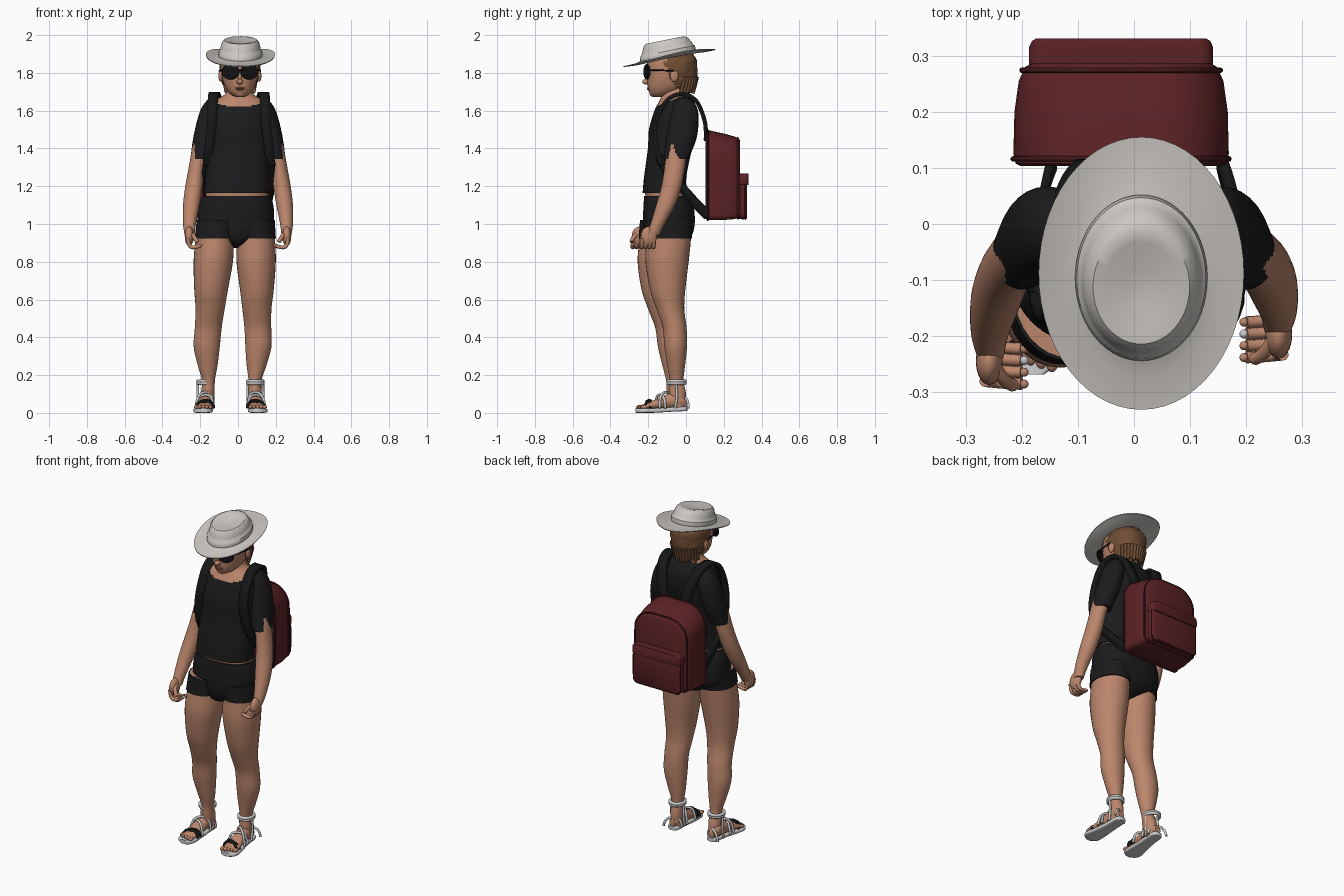
import bpy, bmesh, math, random
from mathutils import Vector, Matrix

random.seed(4)
cube = bpy.data.objects.get("Cube")
if cube:
    bpy.data.objects.remove(cube, do_unlink=True)
made = []


def material(name, r, g, b):
    m = bpy.data.materials.new(name)
    m.use_nodes = True
    m.diffuse_color = (r, g, b, 1)
    node = m.node_tree.nodes["Principled BSDF"]
    node.inputs["Base Color"].default_value = (r, g, b, 1)
    node.inputs["Roughness"].default_value = 0.8
    return m


SKIN = material("skin", .5, .24, .15)
CLOTH = material("black cloth", .011, .011, .012)
WEB = material("black webbing", .008, .009, .009)
FELT = material("pale felt", .6, .575, .54)
RED = material("burgundy canvas", .105, .016, .018)
PIPE = material("dark burgundy piping", .05, .008, .01)
HAIR = material("brown hair", .16, .075, .035)
WHITE = material("sandal white", .6, .6, .6)
LENS = material("dark lens", .006, .006, .007)
LIP = material("lip", .36, .13, .095)


def finish(name, bm, *mats):
    bmesh.ops.recalc_face_normals(bm, faces=bm.faces)
    me = bpy.data.meshes.new(name)
    bm.to_mesh(me)
    bm.free()
    for m in mats:
        me.materials.append(m)
    ob = bpy.data.objects.new(name, me)
    bpy.context.collection.objects.link(ob)
    made.append(ob)
    return ob


def smooth_rows(rows, k):
    out = []
    for i in range(len(rows) - 1):
        p = [Vector(rows[max(0, min(len(rows) - 1, i + j))]) for j in (-1, 0, 1, 2)]
        for s in range(k):
            t = s / k
            out.append(p[1] + .5 * t * (p[2] - p[0] + t * (2 * p[0] - 5 * p[1] + 4 * p[2] - p[3]
                       + t * (3 * (p[1] - p[2]) + p[3] - p[0]))))
    return out + [Vector(rows[-1])]


def bridge(bm, rings, caps=True):
    vs = [[bm.verts.new(p) for p in ring] for ring in rings]
    n = len(vs[0])
    for a, b in zip(vs, vs[1:]):
        for i in range(n):
            bm.faces.new((a[i], a[(i + 1) % n], b[(i + 1) % n], b[i]))
    if caps:
        bm.faces.new(vs[0])
        bm.faces.new(vs[-1])


def loft(name, rows, *mats, axis="z", power=2.0, n=32, k=4, rule=None, drop=None):
    """Rows are (height, centre a, centre b, radius a, radius b)."""
    rings = []
    for t, ca, cb, ra, rb in smooth_rows(rows, k):
        ring = []
        for i in range(n):
            c, s = math.cos(math.tau * i / n), math.sin(math.tau * i / n)
            a = ca + ra * math.copysign(abs(c) ** (2 / power), c)
            b = cb + rb * math.copysign(abs(s) ** (2 / power), s)
            ring.append((a, b, t) if axis == "z" else (a, t, b))
        rings.append(ring)
    bm = bmesh.new()
    bridge(bm, rings)
    if rule:
        for f in bm.faces:
            f.material_index = rule(f.calc_center_median())
    if drop:
        gone = [f for f in bm.faces if drop(f.calc_center_median())]
        bmesh.ops.delete(bm, geom=gone, context="FACES")
    return finish(name, bm, *mats)


def ball(name, loc, size, mat):
    bm = bmesh.new()
    bmesh.ops.create_uvsphere(bm, u_segments=20, v_segments=12, radius=1,
                              matrix=Matrix.Translation(loc) @ Matrix.Diagonal((*size, 1)))
    return finish(name, bm, mat)


def tube(name, points, radius, mat, cyclic=False):
    cu = bpy.data.curves.new(name, "CURVE")
    cu.dimensions, cu.bevel_depth, cu.bevel_resolution = "3D", radius, 3
    cu.use_fill_caps, cu.resolution_u = True, 6
    sp = cu.splines.new("NURBS")
    sp.points.add(len(points) - 1)
    for p, co in zip(sp.points, points):
        p.co = (*co, 1)
    sp.use_endpoint_u, sp.use_cyclic_u, sp.order_u = not cyclic, cyclic, 3
    cu.materials.append(mat)
    ob = bpy.data.objects.new(name, cu)
    bpy.context.collection.objects.link(ob)


def ribbon(name, points, wide_a, wide_b, mat, thick=.016):
    """Flat strap whose width vector turns from wide_a to wide_b."""
    bm, pts = bmesh.new(), smooth_rows(points, 6)
    pairs = []
    for i, p in enumerate(pts):
        w = Vector(wide_a).lerp(Vector(wide_b), i / (len(pts) - 1))
        pairs.append([bm.verts.new(p + w * s) for s in (-1, 0, 1)])
    for a, b in zip(pairs, pairs[1:]):
        for j in (0, 1):
            bm.faces.new((a[j], a[j + 1], b[j + 1], b[j]))
    mod = finish(name, bm, mat).modifiers.new("thickness", "SOLIDIFY")
    mod.thickness, mod.offset = thick, 0


# Torso with neck, waist and shorts
loft("shirt_and_neck", [(1.163, -.007, -.112, .174, .118), (1.25, -.003, -.11, .17, .112),
     (1.4, 0, -.085, .165, .117), (1.5, 0, -.07, .166, .126), (1.6, .003, -.055, .162, .112),
     (1.65, .005, -.05, .135, .092), (1.685, .007, -.052, .078, .074),
     (1.72, .007, -.056, .06, .066), (1.77, .007, -.06, .06, .066)], CLOTH, SKIN, power=2.3, n=48, k=6,
     rule=lambda c: int(c.z > 1.618 + .42 * (c.y + .165)))
loft("waist", [(1.1, -.008, -.1, .165, .11), (1.2, -.006, -.11, .165, .11)], SKIN, power=2.3)
loft("shorts", [(.872, -.016, -.1, .015, .05), (.9, -.015, -.097, .08, .1), (.95, -.013, -.092, .186, .128),
     (1.02, -.012, -.09, .203, .137), (1.1, -.009, -.093, .196, .132), (1.148, -.007, -.1, .178, .121)],
     CLOTH, power=2.3, n=48)

# Limbs: positive side rows are shifted and mirrored for the other side
LEG = [(.02, .09, -.04, .033, .036), (.1, .09, -.045, .036, .045), (.17, .09, -.05, .034, .037),
       (.25, .098, -.052, .052, .047), (.35, .108, -.055, .069, .06), (.45, .105, -.06, .071, .063),
       (.55, .1, -.083, .077, .074), (.65, .1, -.097, .089, .093), (.8, .096, -.1, .104, .114),
       (.92, .094, -.092, .102, .118), (1.02, .09, -.09, .1, .12)]
ARM = [(.94, .256, -.176, .026, .034), (1, .257, -.15, .034, .038), (1.1, .247, -.108, .044, .05),
       (1.2, .233, -.077, .046, .053), (1.3, .218, -.06, .043, .054), (1.42, .195, -.045, .045, .055)]
SLEEVE = [(1.345, .199, -.052, .053, .065), (1.45, .178, -.025, .06, .08), (1.55, .156, -.01, .06, .077),
          (1.62, .138, -.008, .052, .065), (1.665, .125, -.012, .03, .035)]


def leg_row(side, t, a, b, ra, rb, grow=1.0):
    if side < 0:
        a, b = -(a + .03 + .05 * (.9 - t)), b - .045 * math.sin(math.pi * t / 1.3)
    return (t, a, b, ra * grow, rb * grow)


def arm_shift(side, z):
    return -.045 * max(0, 1.35 - z) / .4 if side < 0 else 0


for side, tag in ((1, "left"), (-1, "right")):
    loft(tag + "_leg", [leg_row(side, *r) for r in LEG], SKIN, k=5)
    loft(tag + "_shorts_leg", [leg_row(side, *r, grow=1.045) for r in
         ((.922, .094, -.092, .102, .118), LEG[-1])], CLOTH, power=2.1)
    loft(tag + "_arm", [(t, side * a, b + arm_shift(side, t), ra, rb) for t, a, b, ra, rb in ARM], SKIN)
    loft(tag + "_sleeve", [(t, side * a, b, ra, rb) for t, a, b, ra, rb in SLEEVE], CLOTH)

    # Hand with curled fingers
    hy = arm_shift(side, .93)
    ball(tag + "_palm", (side * .258, -.197 + hy, .935), (.024, .043, .052), SKIN)
    for i in range(4):
        y = -.17 - .021 * i + hy
        tube(tag + "_finger", [(side * x, y + d, z) for x, d, z in
             ((.265, 0, .925), (.262, 0, .885), (.235, -.003, .872), (.2, -.005, .885))], .0105, SKIN)
        ball(tag + "_fingernail", (side * .196, y - .005, .887), (.008, .008, .008), WHITE if i == 1 else SKIN)
    tube(tag + "_thumb", [(side * x, y + hy, z) for x, y, z in
         ((.25, -.2, .955), (.235, -.235, .935), (.215, -.24, .905))], .0115, SKIN)

    # Foot and sandal
    fx = .092 if side > 0 else -.172

    def at(x, y, z):
        return (fx + side * x, y, z)

    loft(tag + "_foot", [(y, fx + side * a, z, ra, rz) for y, a, z, ra, rz in
         ((.002, 0, .05, .018, .022), (-.03, 0, .062, .034, .036), (-.09, .002, .062, .036, .04),
          (-.15, .006, .047, .041, .029), (-.21, .012, .034, .046, .017), (-.238, .013, .03, .04, .011))],
         SKIN, axis="y")
    for i in range(5):
        ball(tag + "_toe", at(-.026 + .019 * i, -.246 + .006 * i, .031), (.011, .018, .011), SKIN)
    loft(tag + "_sole", [(y, fx + side * a, z, ra, .012) for y, a, z, ra in
         ((.008, 0, .022, .018), (-.01, 0, .021, .034), (-.08, .002, .018, .037), (-.16, .008, .013, .045),
          (-.22, .013, .012, .052), (-.25, .012, .012, .045), (-.268, .01, .013, .022))],
         WHITE, axis="y", power=4)
    ring = [i * math.tau / 12 for i in range(12)]
    for z in (.157, .168):
        tube(tag + "_ankle_strap", [at(.042 * math.cos(a), -.05 + .046 * math.sin(a), z) for a in ring],
             .009, WHITE, True)
    for y0, y1, h, m in ((-.08, -.14, .115, WHITE), (-.16, -.11, .1, WHITE), (-.205, -.19, .066, WEB),
                         (-.18, -.215, .07, WEB), (-.03, .012, .085, WHITE)):
        arch = [at(-.044, y0, .025), at(-.038, y0, h * .85), at(.005, (y0 + y1) / 2, h),
                at(.045, y1, h * .75), at(.052, y1, .025)]
        tube(tag + "_sandal_strap", arch, .007, m)
    for s in (-1, 1):
        tube(tag + "_side_strap", [at(s * .04, -.055, .16), at(s * .042, -.04, .09), at(s * .04, -.06, .025)],
             .007, WHITE)
    ball(tag + "_strap_ornament", at(.008, -.2, .062), (.016, .014, .009), WEB)

    # Shoulder straps
    m = lambda pts: [(.005 + side * x, y, z) for x, y, z in pts]
    ribbon(tag + "_shoulder_strap", m([(.06, .105, 1.44), (.085, .1, 1.54), (.115, .055, 1.65),
           (.13, -.02, 1.688), (.138, -.1, 1.655), (.142, -.155, 1.55), (.155, -.162, 1.43), (.168, -.13, 1.31)]),
           (.03, 0, 0), (.024 * side ** 2, 0, 0), WEB, .022)
    ribbon(tag + "_lower_strap", m([(.166, -.145, 1.36), (.182, -.09, 1.26), (.178, -.01, 1.18),
           (.165, .06, 1.1), (.15, .112, 1.05)]), (.012, .012, .012), (0, .014, .024), WEB)

# Head and face
HX = .01
HEAD = [(1.673, HX, -.145, .022, .028), (1.688, HX, -.125, .05, .066), (1.72, HX, -.105, .075, .096),
        (1.76, HX, -.09, .09, .116), (1.8, HX, -.082, .098, .126), (1.85, HX, -.08, .1, .126),
        (1.9, HX, -.08, .09, .11), (1.93, HX, -.08, .05, .06)]
loft("head", HEAD, SKIN, power=2.15)
ball("nose", (HX, -.209, 1.753), (.017, .023, .015), SKIN)
ball("nose_bridge", (HX, -.203, 1.775), (.01, .014, .025), SKIN)
ball("upper_lip", (HX, -.197, 1.72), (.026, .011, .005), LIP)
ball("lower_lip", (HX, -.195, 1.712), (.022, .011, .005), LIP)
ball("chin", (HX, -.172, 1.687), (.025, .02, .014), SKIN)
hair = loft("hair", [(1.695, HX, -.05, .062, .076), (1.73, HX, -.05, .086, .098), (1.77, HX, -.055, .1, .112),
            (1.82, HX, -.06, .108, .12), (1.87, HX, -.06, .105, .117), (1.91, HX, -.07, .085, .095)], HAIR,
            n=40, drop=lambda c: c.y < -.115 + .75 * (1.83 - c.z) + random.uniform(-.012, .012))
for v in hair.data.vertices:
    v.co += Vector((random.uniform(-1, 1), random.uniform(-1, 1), random.uniform(-1, 1))) * .004
for i in range(14):
    a = math.pi * (.08 + .84 * i / 13)
    x, y = HX + .078 * math.cos(a), -.05 + .09 * math.sin(a)
    tube("hair_lock", [(x * 1.15, y + .02, 1.78), (x * 1.08, y + .012, 1.74),
                       (x * .95, y, 1.695 + random.uniform(-.008, .012))], .009, HAIR)
for s in (-1, 1):
    ball("ear", (HX + s * .102, -.062, 1.785), (.012, .022, .032), SKIN)

    # Sunglasses
    bm = bmesh.new()
    place = (Matrix.Translation((HX + s * .05, -.207, 1.806)) @ Matrix.Rotation(s * .3, 4, "Z")
             @ Matrix.Rotation(math.pi / 2, 4, "X") @ Matrix.Diagonal((.045, .037, 1, 1)))
    bmesh.ops.create_cone(bm, cap_ends=True, segments=28, radius1=1, radius2=1, depth=.012, matrix=place)
    finish("lens", bm, LENS)
    tube("glasses_rim", [place @ Vector((math.cos(i * math.tau / 16), math.sin(i * math.tau / 16), 0))
                         for i in range(16)], .005, LENS, True)
    tube("glasses_temple", [(HX + s * .09, -.195, 1.815), (HX + s * .106, -.15, 1.815),
                            (HX + s * .109, -.06, 1.81)], .004, LENS)
tube("glasses_bridge", [(HX - .015, -.217, 1.812), (HX, -.224, 1.818), (HX + .015, -.217, 1.812)], .004, LENS)

# Sun hat: elliptical rings sheared so that the front dips
HAT = [(.098, .125, -.09, 1.9), (.1, .128, -.09, 1.878), (.14, .18, -.09, 1.876), (.182, .242, -.088, 1.884),
       (.183, .243, -.088, 1.889), (.14, .18, -.09, 1.886), (.117, .147, -.096, 1.892), (.118, .148, -.096, 1.897),
       (.115, .144, -.097, 1.918), (.109, .138, -.098, 1.922), (.105, .13, -.1, 1.94), (.098, .118, -.107, 1.966),
       (.086, .102, -.112, 1.978), (.066, .08, -.112, 1.976), (.03, .035, -.112, 1.966), (.003, .004, -.112, 1.965)]
rings = []
for rx, ry, cy, z in HAT:
    ring = []
    for i in range(56):
        a = math.tau * i / 56
        y = cy + ry * math.sin(a)
        wave = max(0, rx - .12) * (.14 * math.cos(2 * a) + .06 * math.sin(3 * a))
        ring.append((.013 + rx * math.cos(a), y, z + .2 * (y + .09) + wave))
    rings.append(ring)
bm = bmesh.new()
bridge(bm, rings)
finish("sun_hat", bm, FELT)


# Backpack: rounded outlines lofted from front to back
def outline(half, z0, z1, low, high, shrink=1.0, y=0.0, slope=0.0):
    pts, mid = [], (z0 + z1) / 2
    corners = ((half - high, z1 - high, high, 0), (high - half, z1 - high, high, 1),
               (low - half, z0 + low, low, 2), (half - low, z0 + low, low, 3))
    for cx, cz, r, q in corners:
        for i in range(9):
            a = math.pi / 2 * (q + i / 8)
            x, z = cx + r * math.cos(a), cz + r * math.sin(a)
            z = mid + (z - mid) * (.5 + shrink / 2)
            pts.append((x * shrink - .023, y, z - slope * (y - .1) * (z - z0) / (z1 - z0)))
    return pts


def pouch(name, layers, **shape):
    bm = bmesh.new()
    bridge(bm, [outline(y=y, shrink=s, **shape) for y, s in layers])
    finish(name, bm, RED)


main = dict(half=.192, z0=1.02, z1=1.5, low=.03, high=.13, slope=.2)
pouch("backpack_body", ((.103, .93), (.108, .98), (.125, 1), (.2, .99), (.255, .95), (.28, .89), (.287, .82)), **main)
for y, s in ((.116, 1), (.274, .92)):
    tube("backpack_piping", outline(y=y, shrink=s, **main), .005, PIPE, True)
front = dict(half=.162, z0=1.025, z1=1.255, low=.03, high=.04)
pouch("backpack_pocket", ((.27, .99), (.305, 1), (.318, .97), (.324, .9)), **front)
tube("pocket_piping", outline(y=.314, shrink=.985, **front), .004, PIPE, True)
pouch("pocket_flap", ((.27, 1), (.315, 1), (.326, .97), (.331, .92)), half=.164, z0=1.205, z1=1.268, low=.012, high=.025)
tube("carry_handle", [(-.06, .11, 1.48), (-.055, .1, 1.54), (-.02, .098, 1.56), (.015, .1, 1.54), (.02, .11, 1.48)],
     .009, WEB)

bpy.ops.object.select_all(action="DESELECT")
for ob in made:
    ob.select_set(True)
bpy.context.view_layer.objects.active = made[0]
bpy.ops.object.shade_smooth_by_angle(angle=math.radians(45))
